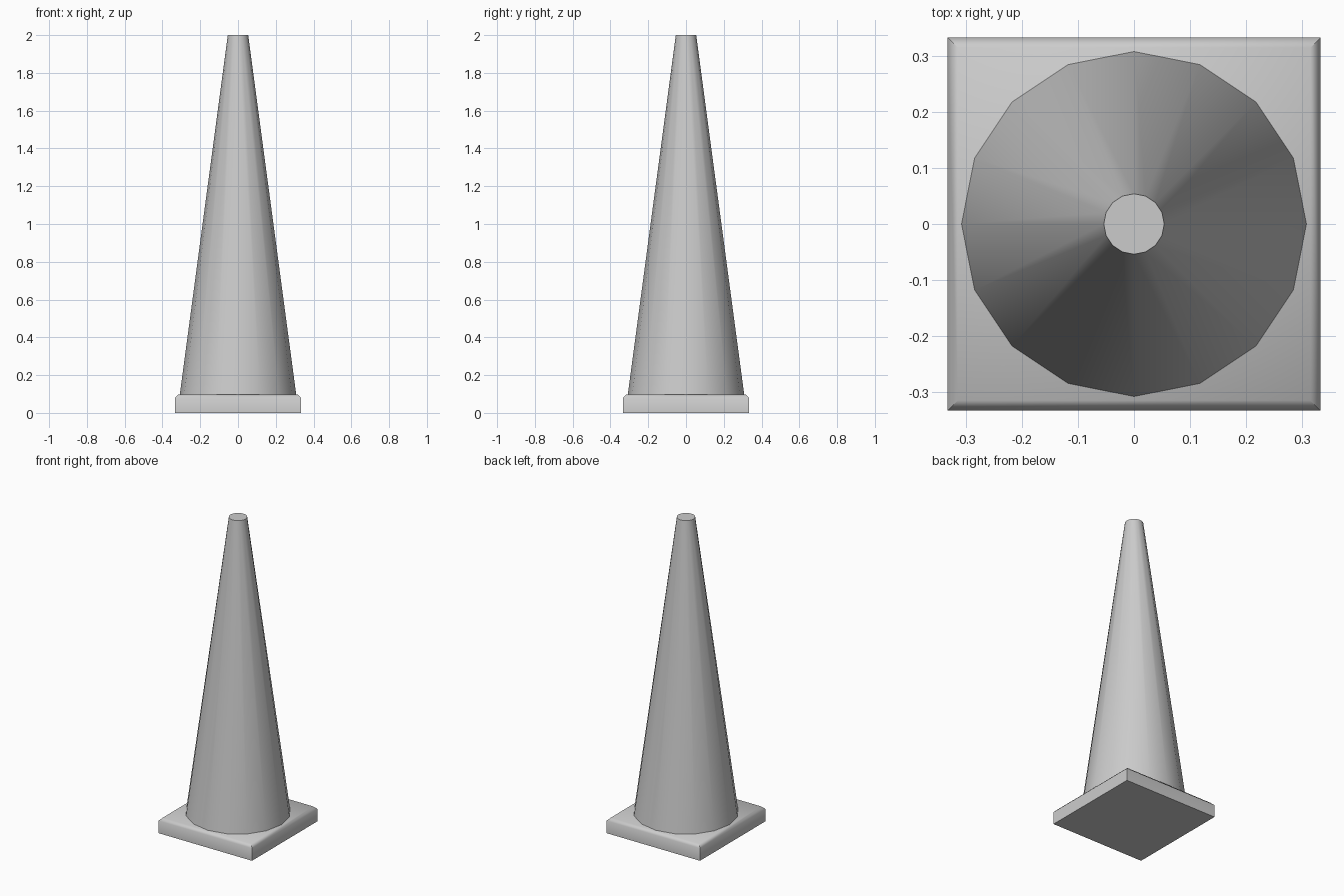
import bpy
import bmesh
import math

cube = bpy.data.objects.get("Cube")
if cube:
    bpy.data.objects.remove(cube, do_unlink=True)

HALF, BASE_TOP, EDGE = 0.333, 0.098, 0.018

grey = bpy.data.materials.new("plain_grey")
grey.use_nodes = True
colour = (0.6, 0.6, 0.6, 1)
grey.diffuse_color = colour
grey.node_tree.nodes["Principled BSDF"].inputs["Base Color"].default_value = colour


def finish(name, angle):
    obj = bpy.context.object
    obj.name = obj.data.name = name
    obj.data.materials.append(grey)
    bpy.ops.object.shade_smooth_by_angle(angle=math.radians(angle))
    return obj


# Square base slab with its upper rim chamfered
bpy.ops.mesh.primitive_cube_add(size=1, location=(0, 0, BASE_TOP / 2))
slab = bpy.context.object
bm = bmesh.new()
bm.from_mesh(slab.data)
bmesh.ops.scale(bm, vec=(2 * HALF, 2 * HALF, BASE_TOP), verts=bm.verts)
rim = [e for e in bm.edges if all(v.co.z > 0 for v in e.verts)]
bmesh.ops.bevel(bm, geom=rim, offset=EDGE, segments=1, affect='EDGES')
bm.to_mesh(slab.data)
bm.free()
finish("base", 50)

# Tall tapered body, closed by a flat cap
bpy.ops.mesh.primitive_cone_add(vertices=16, radius1=0.308, radius2=0.054,
                                depth=2 - BASE_TOP,
                                location=(0, 0, 1 + BASE_TOP / 2))
finish("cone_body", 40)
